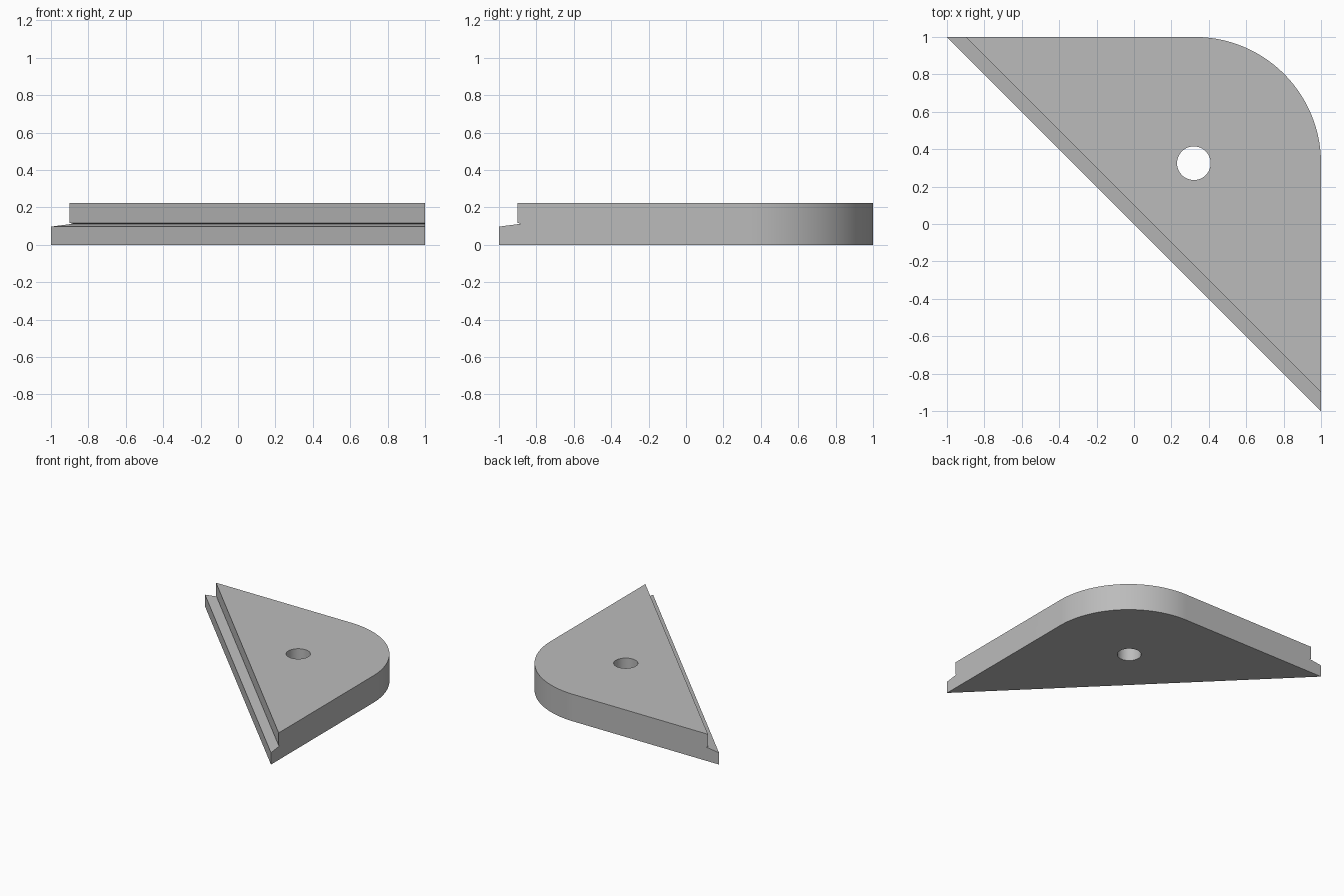
import bpy, bmesh, math

cube = bpy.data.objects.get("Cube")
if cube:
    bpy.data.objects.remove(cube, do_unlink=True)

R = 0.675                # corner radius
C = 1 - R                # corner centre
SEGMENTS = 40
# height and inset of the diagonal edge: base, ledge, undercut, upper wall
LAYERS = [(0, 0), (0.097, 0), (0.112, 0.115), (0.117, 0.1), (0.222, 0.1)]

grey = bpy.data.materials.new("plain grey")
grey.use_nodes = True
colour = (0.5, 0.5, 0.5, 1)
grey.diffuse_color = colour
grey.node_tree.nodes["Principled BSDF"].inputs["Base Color"].default_value = colour


def outline(inset):
    """Triangle with one rounded corner, anticlockwise from the front tip."""
    arc = [(C + R * math.cos(a), C + R * math.sin(a))
           for a in (math.pi / 2 * i / SEGMENTS for i in range(SEGMENTS + 1))]
    return [(1, inset - 1)] + arc + [(inset - 1, 1)]


# Plate lofted through the layers
bm = bmesh.new()
rings = [[bm.verts.new((x, y, z)) for x, y in outline(inset)] for z, inset in LAYERS]
count = len(rings[0])
for low, high in zip(rings, rings[1:]):
    for i in range(count):
        j = (i + 1) % count
        bm.faces.new((low[i], low[j], high[j], high[i]))
bm.faces.new(rings[0][::-1])
bm.faces.new(rings[-1])
bmesh.ops.recalc_face_normals(bm, faces=bm.faces)
mesh = bpy.data.meshes.new("corner_plate")
bm.to_mesh(mesh)
bm.free()
mesh.materials.append(grey)
plate = bpy.data.objects.new("corner_plate", mesh)
bpy.context.collection.objects.link(plate)

# Round through hole
bpy.ops.mesh.primitive_cylinder_add(vertices=48, radius=0.09, depth=1, location=(C - 0.005, C, 0.1))
cutter = bpy.context.object
cutter.name = "hole_cutter"
cutter.data.materials.append(grey)
cutter.hide_render = True
hole = plate.modifiers.new("hole", 'BOOLEAN')
hole.operation = 'DIFFERENCE'
hole.solver = 'EXACT'
hole.object = cutter

bpy.ops.object.select_all(action='DESELECT')
plate.select_set(True)
bpy.context.view_layer.objects.active = plate
bpy.ops.object.modifier_apply(modifier=hole.name)
bpy.data.objects.remove(cutter, do_unlink=True)
bpy.ops.object.shade_smooth_by_angle(angle=math.radians(30))
